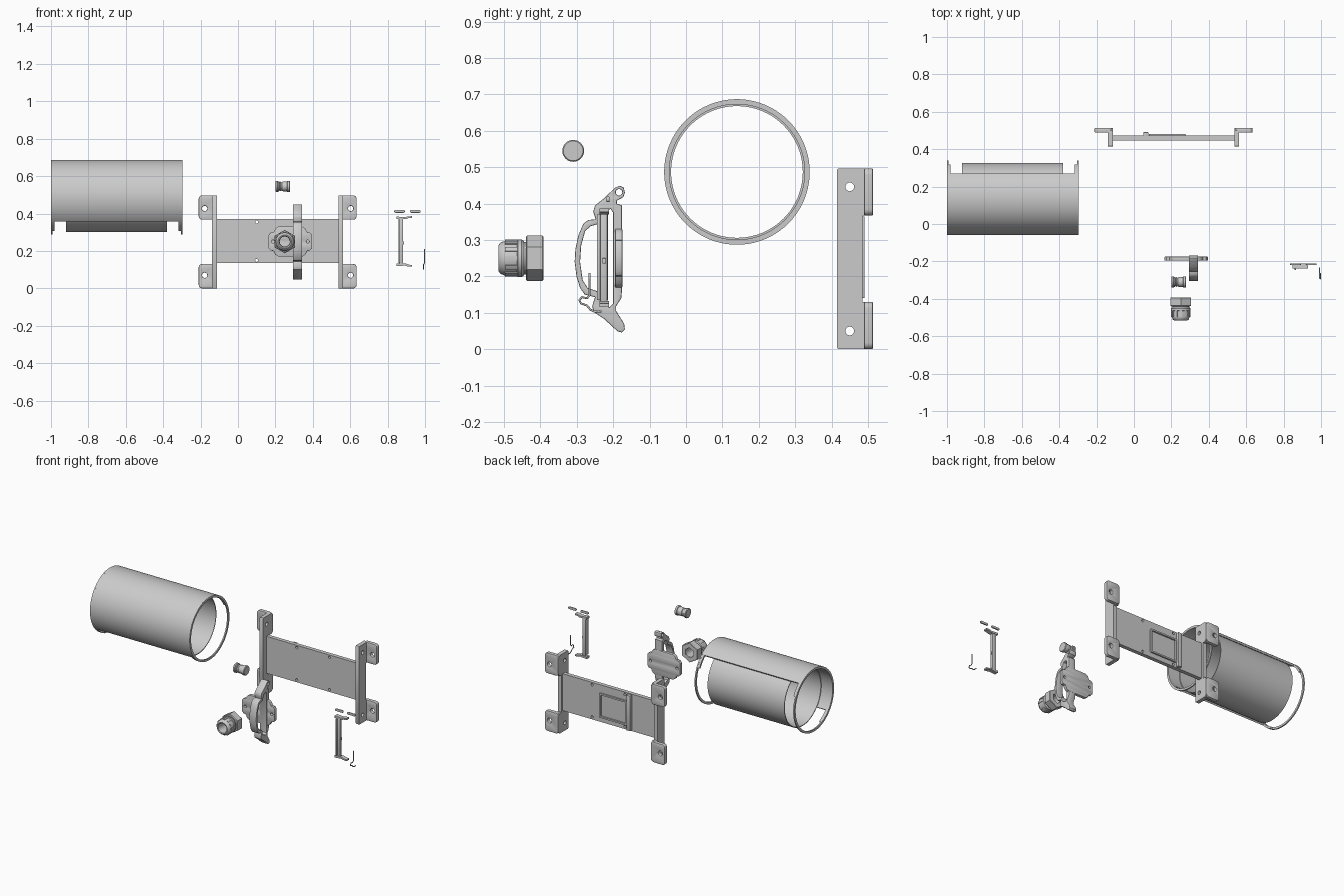
import bpy, bmesh
from math import sin, cos, pi, radians
from mathutils import Matrix

if "Cube" in bpy.data.objects:
    bpy.data.objects.remove(bpy.data.objects["Cube"])

def add(name, bm, angle=35):
    bmesh.ops.remove_doubles(bm, verts=bm.verts, dist=1e-5)
    bmesh.ops.recalc_face_normals(bm, faces=bm.faces)
    me = bpy.data.meshes.new(name)
    bm.to_mesh(me)
    bm.free()
    ob = bpy.data.objects.new(name, me)
    bpy.context.collection.objects.link(ob)
    bpy.ops.object.select_all(action='DESELECT')
    ob.select_set(True)
    bpy.context.view_layer.objects.active = ob
    bpy.ops.object.shade_smooth_by_angle(angle=radians(angle))
    return ob

def box(name, x0, x1, y0, y1, z0, z1, bevel=0.0):
    bm = bmesh.new()
    bmesh.ops.create_cube(bm, size=1, matrix=Matrix.Translation(((x0+x1)/2, (y0+y1)/2, (z0+z1)/2))
                          @ Matrix.Diagonal((x1-x0, y1-y0, z1-z0, 1)))
    if bevel:
        bmesh.ops.bevel(bm, geom=bm.edges[:], offset=bevel, segments=2, profile=0.5, affect='EDGES')
    return add(name, bm)

def circle(u, v, r, n=20):
    return [(u + r*cos(2*pi*i/n), v + r*sin(2*pi*i/n)) for i in range(n)]

def rrect(u0, u1, v0, v1, r, n=5):
    pts = []
    for k, (u, v) in enumerate(((u1-r, v1-r), (u0+r, v1-r), (u0+r, v0+r), (u1-r, v0+r))):
        pts += [(u + r*cos(pi/2*(k+i/n)), v + r*sin(pi/2*(k+i/n))) for i in range(n+1)]
    return pts

def sheet(name, loops, axis, w0, w1, bevel=0.0):
    """Flat outline with holes, thickened along the x or y axis."""
    cu = bpy.data.curves.new(name, 'CURVE')
    cu.dimensions, cu.fill_mode = '2D', 'BOTH'
    cu.extrude = (w1-w0)/2 - bevel
    cu.bevel_depth, cu.offset, cu.bevel_resolution = bevel, -bevel, 1
    for pts in loops:
        sp = cu.splines.new('POLY')
        sp.points.add(len(pts)-1)
        for p, (u, v) in zip(sp.points, pts):
            p.co = (u, v, 0, 1)
        sp.use_cyclic_u = True
    tmp = bpy.data.objects.new(name + "_outline", cu)
    bpy.context.collection.objects.link(tmp)
    me = bpy.data.meshes.new_from_object(tmp.evaluated_get(bpy.context.evaluated_depsgraph_get()))
    bm = bmesh.new()
    bm.from_mesh(me)
    bpy.data.objects.remove(tmp)
    mid = (w0+w1)/2
    for v in bm.verts:
        a, b, c = v.co
        v.co = (c+mid, a, b) if axis == 'x' else (a, c+mid, b)
    return add(name, bm)

def revolve(name, profile, axis, cen, a0=0, a1=360, steps=48):
    """Closed (along, radius) profile turned about the x or y axis."""
    bm = bmesh.new()
    full = a1-a0 == 360
    rings = []
    for i in range(steps if full else steps+1):
        t = radians(a0 + (a1-a0)*i/steps)
        ring = []
        for a, r in profile:
            p, q = r*cos(t), r*sin(t)
            ring.append(bm.verts.new((a, cen[0]+p, cen[1]+q) if axis == 'x' else (cen[0]+p, a, cen[1]+q)))
        rings.append(ring)
    n = len(profile)
    for i in range(steps):
        A, B = rings[i], rings[(i+1) % len(rings)]
        for j in range(n):
            bm.faces.new((A[j], A[(j+1) % n], B[(j+1) % n], B[j]))
    if not full:
        bm.faces.new(rings[0])
        bm.faces.new(rings[-1])
    bmesh.ops.dissolve_degenerate(bm, dist=1e-6, edges=bm.edges[:])
    return add(name, bm)

def band(a, b, r0, r1):
    return [(a, r0), (b, r0), (b, r1), (a, r1)]

# Housing: half shell, inner liner and full end rings
C = (0.14, 0.487)
revolve("outer_shell", band(-1, -0.30, 0.187, 0.2), 'x', C, 49.5, 220.5, 40)
revolve("inner_liner", band(-0.92, -0.38, 0.181, 0.186), 'x', C, steps=80)
for side, a, b, w in (("left", -1, -0.992, -0.98), ("right", -0.306, -0.298, -0.318)):
    revolve(side + "_end_ring", band(a, b, 0.186, 0.2), 'x', C, steps=80)
    lo, hi = min(a, w), max(b, w)
    revolve(side + "_upper_lug", band(lo, hi, 0.187, 0.199), 'x', C, 26, 52, 8)
    revolve(side + "_lower_lug", band(lo, hi, 0.187, 0.199), 'x', C, 218, 245, 8)

# Mounting bracket: web plate, end ribs and four foot tabs
holes = [circle(x, z, 0.008, 12) for x in (0.10, 0.33) for z in (0.15, 0.355)]
sheet("bracket_web", [[(-0.12, 0.135), (0.545, 0.135), (0.545, 0.37), (-0.12, 0.37)]] + holes, 'y', 0.447, 0.472)
rib = [(0.415, 0.005), (0.418, 0), (0.50, 0), (0.512, 0.012), (0.512, 0.118), (0.50, 0.13), (0.485, 0.13),
       (0.485, 0.367), (0.50, 0.367), (0.512, 0.379), (0.512, 0.485), (0.50, 0.497), (0.418, 0.497), (0.415, 0.492)]
for side, r0, r1, t0, t1, hx in (("left", -0.138, -0.113, -0.21, -0.115, -0.178),
                                 ("right", 0.537, 0.562, 0.539, 0.634, 0.602)):
    sheet(side + "_rib", [rib, circle(0.45, 0.05, 0.012), circle(0.45, 0.446, 0.012)], 'x', r0, r1)
    for lvl, z0, hz in (("lower", 0.0, 0.07), ("upper", 0.367, 0.427)):
        sheet(f"{side}_{lvl}_tab", [rrect(t0, t1, z0, z0+0.13, 0.018), circle(hx, hz, 0.014)],
              'y', 0.489, 0.514, 0.004)
box("web_rear_rib", 0.05, 0.078, 0.47, 0.491, 0.14, 0.365, 0.003)
sheet("web_rear_frame", [rrect(0.08, 0.275, 0.165, 0.32, 0.006), rrect(0.09, 0.265, 0.175, 0.31, 0.004)],
      'y', 0.471, 0.482)

# Handle: profiled grip with finger window, pivot holes and back plate
grip = [(-0.168, 0.43), (-0.171, 0.444), (-0.182, 0.449), (-0.196, 0.443), (-0.225, 0.415), (-0.25, 0.395),
        (-0.255, 0.378), (-0.248, 0.357), (-0.268, 0.355), (-0.282, 0.345), (-0.296, 0.312), (-0.304, 0.275),
        (-0.306, 0.24), (-0.301, 0.20), (-0.291, 0.168), (-0.278, 0.15), (-0.25, 0.143), (-0.258, 0.118),
        (-0.253, 0.102), (-0.225, 0.083), (-0.188, 0.049), (-0.176, 0.046), (-0.168, 0.055), (-0.17, 0.07),
        (-0.192, 0.105), (-0.192, 0.118), (-0.178, 0.14), (-0.176, 0.16), (-0.176, 0.395), (-0.19, 0.40),
        (-0.19, 0.408), (-0.172, 0.418)]
window = [(-0.20, 0.125), (-0.20, 0.375), (-0.207, 0.385), (-0.225, 0.38), (-0.238, 0.345), (-0.262, 0.338),
          (-0.277, 0.325), (-0.288, 0.285), (-0.291, 0.24), (-0.284, 0.19), (-0.27, 0.168), (-0.245, 0.16),
          (-0.235, 0.125), (-0.21, 0.115)]
sheet("handle_grip", [grip, window, circle(-0.184, 0.431, 0.009, 14)], 'x', 0.293, 0.342, 0.003)
outline = [(0.163, 0.215), (0.175, 0.202), (0.19, 0.20), (0.20, 0.18), (0.215, 0.17), (0.345, 0.17),
           (0.36, 0.18), (0.37, 0.20), (0.385, 0.202), (0.395, 0.215)]
outline += [(u, 0.5-v) for u, v in reversed(outline)]
sheet("handle_plate", [outline, circle(0.187, 0.25, 0.008), circle(0.373, 0.25, 0.008)], 'y', -0.195, -0.175, 0.002)

# Cable gland: hex body, collar, domed cap and grip ridges
G = (0.25, 0.25)
revolve("gland_hex_body", [(-0.392, 0.032), (-0.392, 0.06), (-0.395, 0.0625), (-0.437, 0.0625), (-0.44, 0.058),
                           (-0.44, 0.032)], 'y', G, 90, 450, 6)
revolve("gland_neck", band(-0.45, -0.395, 0.028, 0.045), 'y', G)
revolve("gland_cap", [(-0.445, 0.028), (-0.445, 0.047), (-0.452, 0.052), (-0.462, 0.052), (-0.464, 0.048),
                      (-0.497, 0.048), (-0.51, 0.043), (-0.515, 0.036), (-0.513, 0.03), (-0.50, 0.027)], 'y', G)
for i in range(12):
    revolve(f"gland_ridge_{i+1}", band(-0.498, -0.463, 0.046, 0.0515), 'y', G, i*30-7, i*30+7, 3)

# Small plug: stepped solid of revolution
revolve("plug", [(0.2, 0), (0.2, 0.026), (0.203, 0.03), (0.212, 0.03), (0.215, 0.026), (0.22, 0.026), (0.222, 0.022),
                 (0.228, 0.026), (0.234, 0.022), (0.24, 0.026), (0.262, 0.026), (0.264, 0.030), (0.276, 0.030),
                 (0.279, 0.027), (0.279, 0)], 'x', (-0.31, 0.545), steps=32)

# Latch strip with a clip arm at each end
box("latch_bar", 0.862, 0.882, -0.236, -0.216, 0.125, 0.378, 0.002)
box("latch_bar_edge", 0.858, 0.866, -0.245, -0.214, 0.135, 0.37, 0.001)
box("latch_bar_stud", 0.88, 0.888, -0.23, -0.22, 0.235, 0.25, 0.001)
arm = [(0.847, 0.37), (0.90, 0.37), (0.908, 0.375), (0.93, 0.377), (0.93, 0.386), (0.903, 0.384),
       (0.895, 0.38), (0.847, 0.384)]
for lvl, pts in (("upper", arm), ("lower", [(u, 0.502-v) for u, v in arm])):
    sheet(f"latch_{lvl}_arm", [pts], 'y', -0.238, -0.212)

# Two loose pins
for i, x in enumerate((0.835, 0.92)):
    sheet(f"pin_{i+1}", [rrect(x, x+0.057, 0.404, 0.419, 0.007)], 'y', -0.219, -0.210, 0.002)

# Spring hook: bent wire
path = [(-0.265, 0.21), (-0.265, 0.148), (-0.272, 0.14), (-0.286, 0.143), (-0.293, 0.135), (-0.289, 0.126),
        (-0.272, 0.12), (-0.262, 0.108), (-0.25, 0.103), (-0.232, 0.104)]
cu = bpy.data.curves.new("spring_hook", 'CURVE')
cu.dimensions, cu.bevel_depth, cu.bevel_resolution, cu.use_fill_caps = '3D', 0.003, 2, True
sp = cu.splines.new('POLY')
sp.points.add(len(path)-1)
for i, (y, z) in enumerate(path):
    sp.points[i].co = (0.997 - 0.005*(i > 4), y, z, 1)
bpy.context.collection.objects.link(bpy.data.objects.new("spring_hook", cu))
